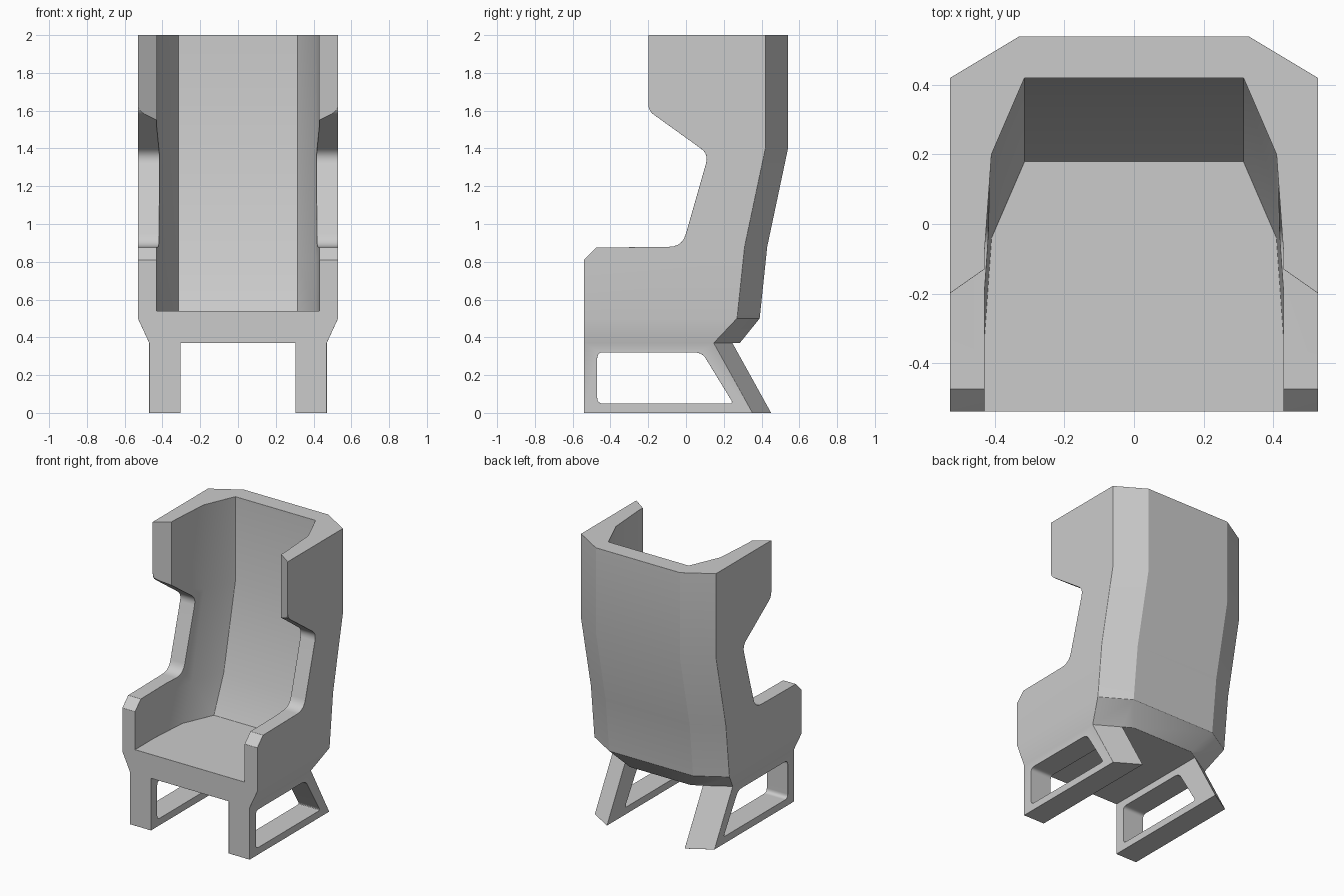
import bpy, bmesh
from math import radians
from mathutils import Vector

if "Cube" in bpy.data.objects:
    bpy.data.objects.remove(bpy.data.objects["Cube"])


def loft(name, sections):
    """Closed solid through matching rings of points."""
    bm = bmesh.new()
    rings = [[bm.verts.new(p) for p in s] for s in sections]
    n = len(rings[0])
    for a, b in zip(rings, rings[1:]):
        for i in range(n):
            j = (i + 1) % n
            bm.faces.new((a[i], a[j], b[j], b[i]))
    bm.faces.new(rings[0][::-1])
    bm.faces.new(rings[-1])
    bmesh.ops.recalc_face_normals(bm, faces=bm.faces[:])
    me = bpy.data.meshes.new(name)
    bm.to_mesh(me)
    bm.free()
    ob = bpy.data.objects.new(name, me)
    bpy.context.collection.objects.link(ob)
    return ob


def fillet(corners, steps=5):
    """2D polygon from (u, v, radius-like setback) corners."""
    out = []
    n = len(corners)
    for i, (u, v, r) in enumerate(corners):
        p = Vector((u, v))
        if r == 0:
            out.append(p)
            continue
        a = p + (Vector(corners[i - 1][:2]) - p).normalized() * r
        b = p + (Vector(corners[(i + 1) % n][:2]) - p).normalized() * r
        for k in range(steps + 1):
            t = k / steps
            out.append(a * (1 - t) ** 2 + p * 2 * t * (1 - t) + b * t * t)
    return out


def side_prism(name, corners):
    pts = fillet(corners)
    return loft(name, [[(x, p.x, p.y) for p in pts] for x in (-0.7, 0.7)])


def mirrored(half):
    return half + [(-x, y) for x, y in reversed(half)]


def activate(ob):
    bpy.ops.object.select_all(action='DESELECT')
    ob.select_set(True)
    bpy.context.view_layer.objects.active = ob


def cut(ob, cutter):
    m = ob.modifiers.new("cut", 'BOOLEAN')
    m.operation = 'DIFFERENCE'
    m.solver = 'EXACT'
    m.object = cutter
    activate(ob)
    bpy.ops.object.modifier_apply(modifier=m.name)
    bpy.data.objects.remove(cutter, do_unlink=True)


# Outer body from floor to top: (z, half width, back y, chamfer width)
outer = []
for z, w, yb, c in [(0, 0.47, 0.49, 0.23), (0.37, 0.47, 0.285, 0.23),
                    (0.5, 0.53, 0.39, 0.2), (0.88, 0.53, 0.43, 0.2),
                    (1.4, 0.53, 0.54, 0.2), (2.0, 0.53, 0.54, 0.2)]:
    ring = mirrored([(w, -0.54), (w, yb - c * 0.6), (w - c, yb)])
    outer.append([(x, y, z) for x, y in ring])
chair = loft("wing_chair", outer)

# Seating hollow: (z, back y)
inner = []
for z, yb in [(0.54, 0.18), (0.8, 0.29), (1.4, 0.42), (2.2, 0.42)]:
    ring = mirrored([(0.43, -0.8), (0.43, yb - 0.5), (0.41, yb - 0.22), (0.315, yb)])
    inner.append([(x, y, z) for x, y in ring])
cut(chair, loft("hollow_cutter", inner))

# Opening between armrests and head wings
cut(chair, side_prism("opening_cutter", [
    (-0.8, 0.55, 0), (-0.475, 0.875, 0), (-0.02, 0.88, 0.07),
    (0.12, 1.37, 0.05), (-0.2, 1.60, 0.035), (-0.2, 2.2, 0), (-0.8, 2.2, 0)]))

# Slanted front edges of the wings
for s in (1, -1):
    tri = [(0.56 * s, -0.221), (0.38 * s, -0.095), (0.38 * s, -0.35), (0.56 * s, -0.35)]
    cut(chair, loft("slant_cutter", [[(x, y, z) for x, y in tri] for z in (1.2, 2.2)]))

# Space between the leg frames
gap = [(-0.305, -0.1), (0.305, -0.1), (0.305, 0.37), (-0.305, 0.37)]
cut(chair, loft("gap_cutter", [[(x, y, z) for x, z in gap] for y in (-0.8, 0.8)]))

# Window in each leg frame
cut(chair, side_prism("window_cutter", [
    (-0.47, 0.05, 0.03), (0.25, 0.05, 0.02), (0.085, 0.32, 0.04), (-0.47, 0.32, 0.03)]))

# Clean up, round the edges, shade smooth
bm = bmesh.new()
bm.from_mesh(chair.data)
bmesh.ops.remove_doubles(bm, verts=bm.verts[:], dist=0.0005)
bmesh.ops.dissolve_limit(bm, angle_limit=radians(0.7), verts=bm.verts[:], edges=bm.edges[:])
bm.to_mesh(chair.data)
bm.free()

bev = chair.modifiers.new("rounding", 'BEVEL')
bev.width = 0.018
bev.segments = 3
bev.limit_method = 'ANGLE'
bev.angle_limit = radians(28)
activate(chair)
bpy.ops.object.modifier_apply(modifier=bev.name)
bpy.ops.object.shade_smooth_by_angle(angle=radians(40))
wn = chair.modifiers.new("even_normals", 'WEIGHTED_NORMAL')
wn.keep_sharp = True
